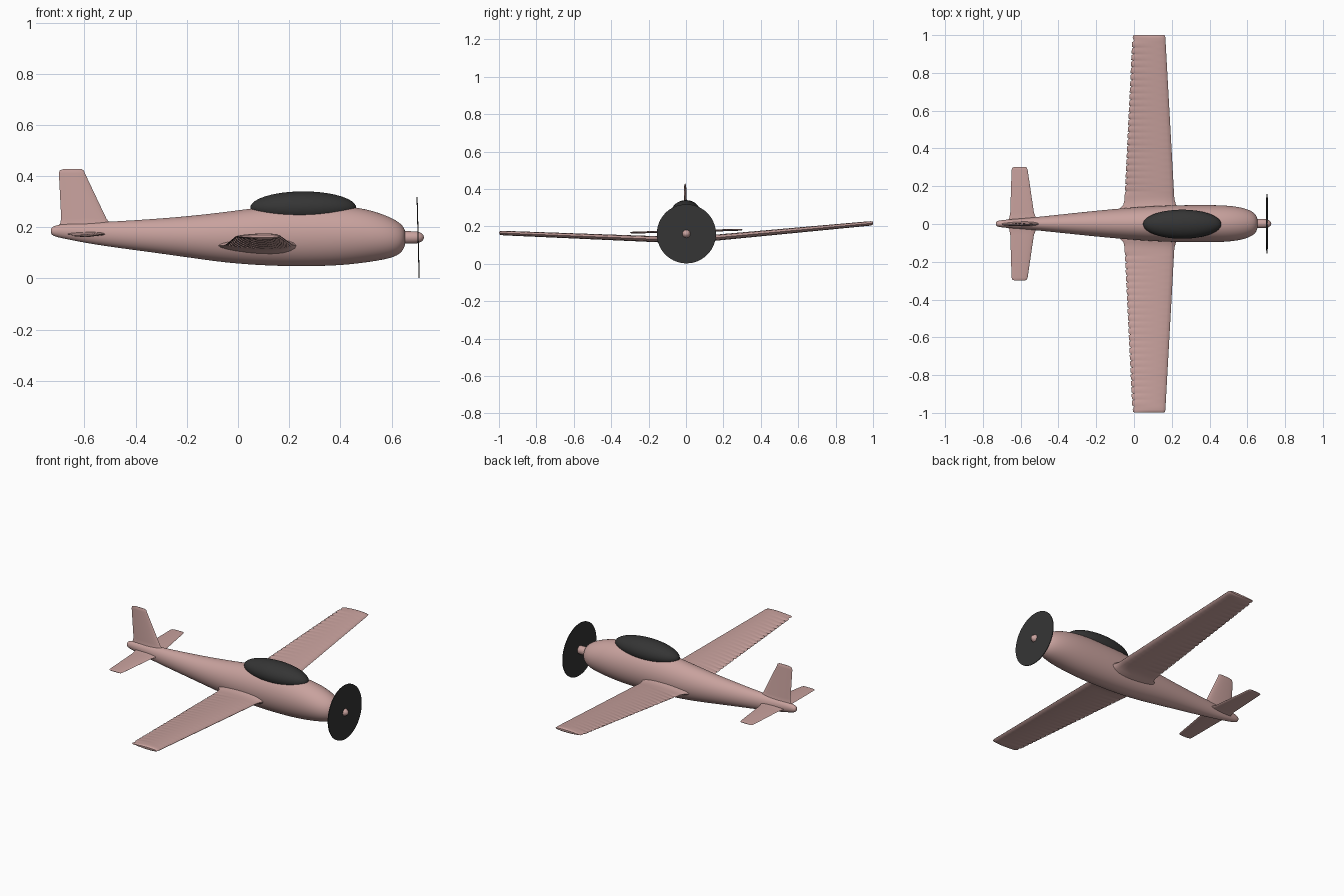
import bpy, bmesh
from math import sin, cos, pi, radians
from mathutils import Matrix, Vector

cube = bpy.data.objects.get("Cube")
if cube:
    bpy.data.objects.remove(cube, do_unlink=True)


def material(name, rgb, rough):
    m = bpy.data.materials.new(name)
    m.use_nodes = True
    m.diffuse_color = (*rgb, 1)
    b = m.node_tree.nodes["Principled BSDF"]
    b.inputs["Base Color"].default_value = (*rgb, 1)
    b.inputs["Roughness"].default_value = rough
    return m


PINK = material("dusty pink", (0.58, 0.36, 0.34), 0.6)
DARK = material("charcoal", (0.035, 0.035, 0.035), 0.5)

# The whole aircraft banks slightly about its long axis
CENTRE = Vector((0, 0.002, 0.16))
BANK = Matrix.Translation(CENTRE) @ Matrix.Rotation(radians(1.5), 4, 'X') @ Matrix.Translation((0, 0, -0.16))


def finish(name, bm, mat, subdivide=0, angle=40):
    bmesh.ops.recalc_face_normals(bm, faces=bm.faces)
    bm.transform(BANK)
    me = bpy.data.meshes.new(name)
    bm.to_mesh(me)
    bm.free()
    me.materials.append(mat)
    ob = bpy.data.objects.new(name, me)
    bpy.context.collection.objects.link(ob)
    if subdivide:
        mod = ob.modifiers.new("smooth", 'SUBSURF')
        mod.levels = mod.render_levels = subdivide
    bpy.ops.object.select_all(action='DESELECT')
    ob.select_set(True)
    bpy.context.view_layer.objects.active = ob
    bpy.ops.object.shade_smooth_by_angle(angle=radians(angle))
    return ob


def loft(rings):
    bm = bmesh.new()
    loops = [[bm.verts.new(p) for p in ring] for ring in rings]
    for a, b in zip(loops, loops[1:]):
        for i in range(len(a)):
            j = (i + 1) % len(a)
            bm.faces.new((a[i], a[j], b[j], b[i]))
    bm.faces.new(loops[0])
    bm.faces.new(loops[-1])
    return bm


def oval(x, bottom, top, half, n=24):
    mid, h = (top + bottom) / 2, (top - bottom) / 2
    return [(x, half * cos(2 * pi * i / n), mid + h * sin(2 * pi * i / n)) for i in range(n)]


def foil(back, front, thick, place, n=20):
    # teardrop section; place() maps chord position and height into space
    ring = []
    for i in range(n):
        t = 2 * pi * i / n
        x = back + (front - back) * (1 + cos(t)) / 2
        ring.append(place(x, thick / 2 * sin(t) * (1 + 0.35 * cos(t))))
    return ring


# Fuselage: x, bottom, top, half width
stations = [
    (-0.732, 0.175, 0.195, 0.009), (-0.722, 0.165, 0.204, 0.016), (-0.69, 0.157, 0.213, 0.021),
    (-0.6, 0.139, 0.217, 0.027), (-0.5, 0.123, 0.222, 0.037), (-0.35, 0.103, 0.231, 0.053),
    (-0.2, 0.082, 0.243, 0.069), (-0.05, 0.06, 0.26, 0.083), (0.1, 0.049, 0.281, 0.094),
    (0.25, 0.045, 0.291, 0.099), (0.4, 0.049, 0.287, 0.1), (0.5, 0.061, 0.273, 0.097),
    (0.575, 0.073, 0.249, 0.086), (0.625, 0.088, 0.224, 0.067), (0.648, 0.112, 0.202, 0.045),
    (0.655, 0.14, 0.18, 0.02)]
finish("fuselage", loft([oval(*s) for s in stations]), PINK, 2)

# Spinner shaft with a rounded tip
shaft = [(0.64, 0.027), (0.655, 0.024), (0.69, 0.025), (0.708, 0.022), (0.72, 0.015), (0.727, 0.005)]
finish("spinner", loft([oval(x, 0.16 - r, 0.16 + r, r) for x, r in shaft]), PINK, 1, 60)

# Propeller disc, tipped slightly back
bm = bmesh.new()
bmesh.ops.create_cone(bm, cap_ends=True, segments=64, radius1=0.158, radius2=0.158, depth=0.004)
bm.transform(Matrix.Translation((0.704, 0, 0.16)) @ Matrix.Rotation(radians(88.5), 4, 'Y'))
finish("propeller_disc", bm, DARK)

# Canopy
bm = bmesh.new()
bmesh.ops.create_uvsphere(bm, u_segments=48, v_segments=24, radius=1)
bm.transform(Matrix.Translation((0.255, 0, 0.276)) @ Matrix.Diagonal((0.207, 0.077, 0.064, 1)))
finish("canopy", bm, DARK)


# Wings: thick filleted root, tapered panel with a finely notched trailing edge
def wing_rings(side):
    def at(y, back, front, thick):
        z = 0.125 + 0.066 * y
        return foil(back, front, thick, lambda x, h: (x, side * y, z + h))
    rings = [at(0, -0.09, 0.25, 0.08), at(0.08, -0.075, 0.235, 0.06),
             at(0.1, -0.056, 0.222, 0.042), at(0.125, -0.05, 0.215, 0.034)]
    teeth = 24
    for k in range(teeth):
        for part, notch in ((0.05, 0), (0.75, 0.001), (0.95, 0.01)):
            f = (k + part) / teeth
            rings.append(at(0.14 + 0.83 * f, -0.05 + 0.04 * f + notch,
                            0.213 - 0.046 * f, 0.031 - 0.008 * f))
    rings += [at(0.985, -0.007, 0.166, 0.022), at(0.996, -0.004, 0.164, 0.018),
              at(1.0, 0.003, 0.158, 0.01)]
    return rings


# Tailplane: span, back, front, thickness
tail = [(0, -0.68, -0.5, 0.022), (0.03, -0.66, -0.518, 0.014), (0.06, -0.655, -0.53, 0.012),
        (0.285, -0.648, -0.563, 0.009), (0.296, -0.645, -0.567, 0.007), (0.3, -0.635, -0.575, 0.003)]

for label, side in (("left", 1), ("right", -1)):
    finish(label + "_wing", loft(wing_rings(side)), PINK)
    finish(label + "_tailplane", loft([
        foil(b, f, t, lambda x, h: (x, side * y, 0.174 + h)) for y, b, f, t in tail]), PINK)

# Fin: height, back, front, thickness
fin = [(0.19, -0.715, -0.47, 0.034), (0.215, -0.695, -0.5, 0.022), (0.235, -0.691, -0.515, 0.016),
       (0.41, -0.7, -0.598, 0.011), (0.422, -0.697, -0.603, 0.008), (0.428, -0.68, -0.613, 0.003)]
finish("fin", loft([foil(b, f, t, lambda x, h: (x, h, z)) for z, b, f, t in fin]), PINK)
